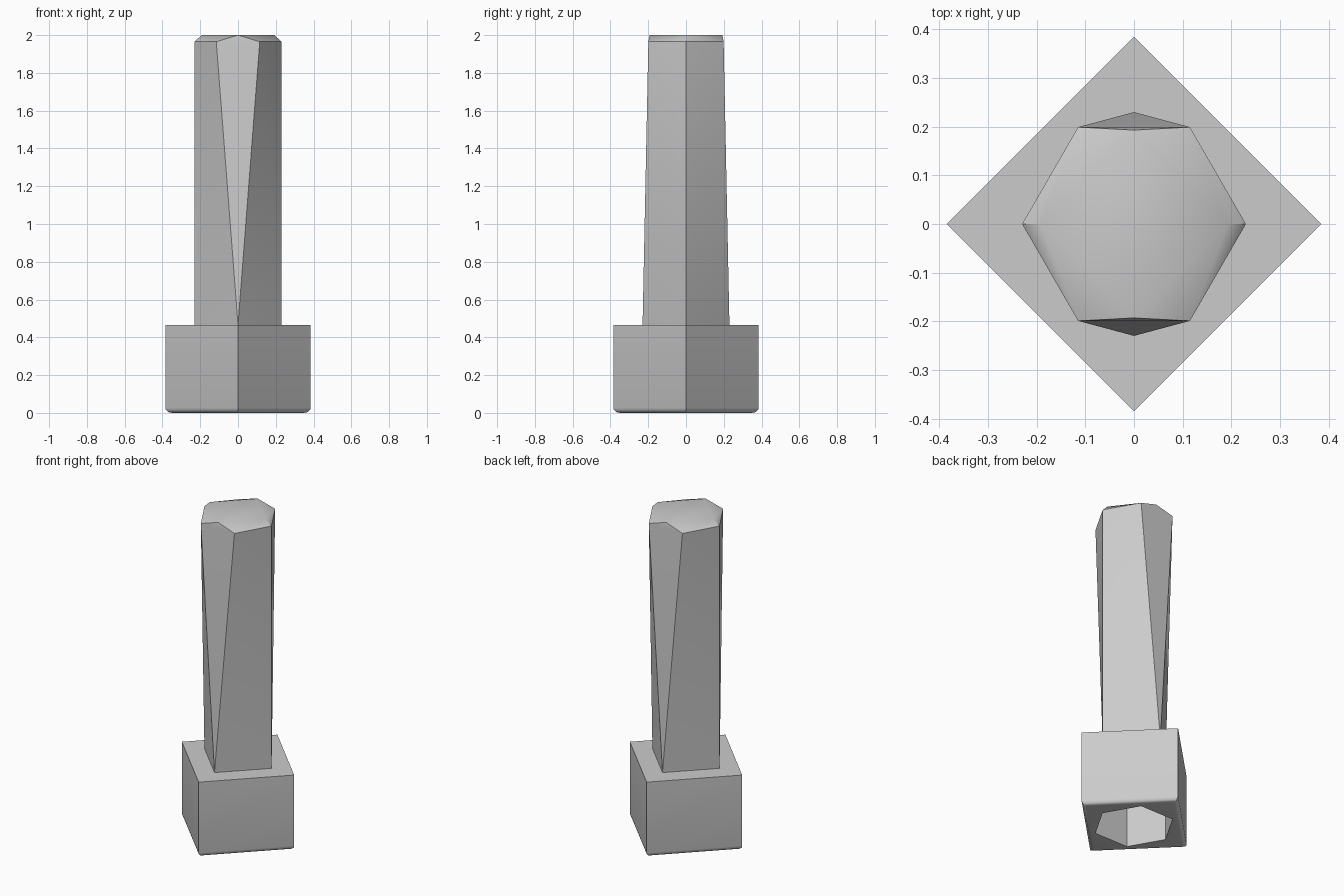
import bpy, bmesh, math

cube = bpy.data.objects.get("Cube")
if cube:
    bpy.data.objects.remove(cube, do_unlink=True)

grey = bpy.data.materials.new("plain_grey")
grey.use_nodes = True
colour = (0.6, 0.6, 0.6, 1)
grey.diffuse_color = colour
grey.node_tree.nodes["Principled BSDF"].inputs["Base Color"].default_value = colour

HEAD_TOP, SHOULDER, TIP = 0.465, 1.965, 2.0
HEAD_R, SHANK_R, TIP_R = 0.385, 0.23, 0.193


def ring(bm, sides, radius, z):
    """Regular polygon of vertices with its first corner on +x."""
    angles = [math.tau * i / sides for i in range(sides)]
    return [bm.verts.new((radius * math.cos(a), radius * math.sin(a), z)) for a in angles]


def finish(bm, name):
    bmesh.ops.recalc_face_normals(bm, faces=bm.faces)
    mesh = bpy.data.meshes.new(name)
    bm.to_mesh(mesh)
    bm.free()
    obj = bpy.data.objects.new(name, mesh)
    bpy.context.collection.objects.link(obj)
    mesh.materials.append(grey)
    return obj


def prism(name, sides, radius, z0, z1, round_bottom=0):
    bm = bmesh.new()
    low, high = ring(bm, sides, radius, z0), ring(bm, sides, radius, z1)
    bm.faces.new(low)
    bm.faces.new(high)
    for i in range(sides):
        j = (i + 1) % sides
        bm.faces.new((low[i], low[j], high[j], high[i]))
    if round_bottom:
        edges = [e for e in bm.edges if all(v in low for v in e.verts)]
        bmesh.ops.bevel(bm, geom=edges, offset=round_bottom, segments=4,
                        profile=0.5, affect='EDGES')
    return finish(bm, name)


def smooth(obj):
    bpy.ops.object.select_all(action='DESELECT')
    obj.select_set(True)
    bpy.context.view_layer.objects.active = obj
    bpy.ops.object.shade_smooth_by_angle(angle=math.radians(30))


# Square head with rounded lower edges and a hexagonal socket underneath
head = prism("square_head", 4, HEAD_R, 0, HEAD_TOP, round_bottom=0.027)
cutter = prism("socket_cutter", 6, SHANK_R, -0.1, 0.28)
cutter.hide_render = True
cut = head.modifiers.new("socket", 'BOOLEAN')
cut.operation = 'DIFFERENCE'
cut.solver = 'EXACT'
cut.object = cutter
bpy.context.view_layer.objects.active = head
bpy.ops.object.modifier_apply(modifier=cut.name)
bpy.data.objects.remove(cutter, do_unlink=True)
smooth(head)

# Shank changing from a square base to a hexagonal shoulder and a square tip
bm = bmesh.new()
base = ring(bm, 4, SHANK_R, HEAD_TOP)
shoulder = ring(bm, 6, SHANK_R, SHOULDER)
tip = ring(bm, 4, TIP_R, TIP)
bm.faces.new(base)
bm.faces.new(tip)
# Each quarter joins a square side to a hexagon side
for side, corner, hex_side, hex_corner in ((0, 1, 0, 1), (2, 1, 3, 2),
                                           (2, 3, 3, 4), (0, 3, 0, 5)):
    b0, b1, t0, t1 = base[side], base[corner], tip[side], tip[corner]
    h0, h1 = shoulder[hex_side], shoulder[hex_corner]
    for tri in ((b0, b1, h1), (b0, h1, h0), (h0, h1, t0), (t0, h1, t1)):
        bm.faces.new(tri)
# Tapered flats at front and back
for corner, a, b in ((1, 1, 2), (3, 4, 5)):
    bm.faces.new((base[corner], shoulder[a], shoulder[b]))
    bm.faces.new((tip[corner], shoulder[a], shoulder[b]))
smooth(finish(bm, "tapered_shank"))
